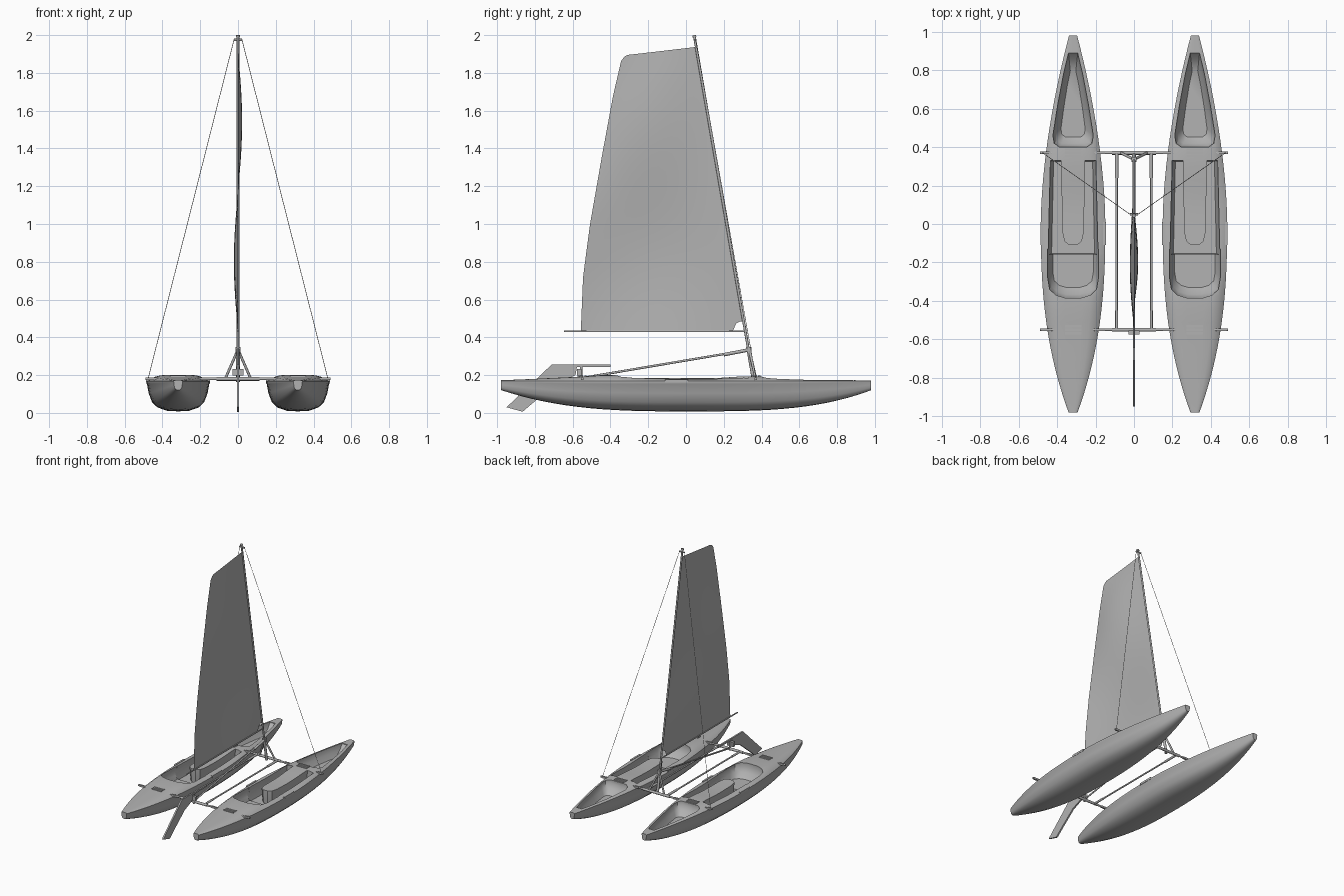
import bpy, bmesh, math
from mathutils import Vector

cube = bpy.data.objects.get("Cube")
if cube:
    bpy.data.objects.remove(cube, do_unlink=True)

grey = bpy.data.materials.new("mid grey")
grey.use_nodes = True
tone = (0.45, 0.45, 0.45, 1)
grey.diffuse_color = tone
grey.node_tree.nodes["Principled BSDF"].inputs["Base Color"].default_value = tone


def finish(name, bm, smooth=True):
    bmesh.ops.recalc_face_normals(bm, faces=bm.faces)
    mesh = bpy.data.meshes.new(name)
    bm.to_mesh(mesh)
    bm.free()
    mesh.materials.append(grey)
    ob = bpy.data.objects.new(name, mesh)
    bpy.context.collection.objects.link(ob)
    if smooth:
        shade(ob)
    return ob


def shade(ob):
    bpy.ops.object.select_all(action='DESELECT')
    ob.select_set(True)
    bpy.context.view_layer.objects.active = ob
    bpy.ops.object.shade_smooth_by_angle(angle=math.radians(35))


def loft(name, rings, smooth=True):
    """Skin closed rings and cap both ends."""
    bm = bmesh.new()
    loops = [[bm.verts.new(p) for p in ring] for ring in rings]
    n = len(loops[0])
    for a, b in zip(loops, loops[1:]):
        for i in range(n):
            j = (i + 1) % n
            bm.faces.new((a[i], a[j], b[j], b[i]))
    bm.faces.new(loops[0])
    bm.faces.new(loops[-1])
    return finish(name, bm, smooth)


def tube(name, a, b, r, sides=12):
    a, b = Vector(a), Vector(b)
    turn = (b - a).to_track_quat('Z', 'Y')
    circle = [turn @ Vector((r * math.cos(t), r * math.sin(t), 0))
              for t in (math.tau * k / sides for k in range(sides))]
    return loft(name, [[a + c for c in circle], [b + c for c in circle]])


def box(name, centre, size):
    x, y, z = (s / 2 for s in size)
    c = Vector(centre)
    return loft(name, [[c + Vector(p) for p in
                ((-x, -y, h), (x, -y, h), (x, y, h), (-x, y, h))] for h in (-z, z)], False)


def interp(table, t):
    for (a, va), (b, vb) in zip(table, table[1:]):
        if t <= b:
            f = max(0, (t - a) / (b - a))
            return va + (vb - va) * f
    return table[-1][1]


# Hull shape along its length
CROWN = [(-1, .004), (-.85, .01), (-.55, .024), (-.4, .036), (-.2, .02),
         (.1, .012), (.35, .029), (.6, .01), (1, .003)]
LOWER = [(0, 0), (.35, .02), (.65, .13), (.82, .3), (.93, .6), (.98, .9), (1, .93), (1, 1)]
UPPER = [(.94, .25), (.8, .7), (.6, .95), (.3, 1)]
SHEER = .168


def half_width(y):
    return .016 + .152 * (1 - abs(y) ** (1.75 if y > 0 else 2.5))


def crown(y):
    return sum(interp(CROWN, y + d) for d in (-.05, 0, .05)) / 3


def section(y):
    w = half_width(y)
    keel = .008 + .12 * abs(y) ** (3.3 if y > 0 else 2.9)
    side = [(w * f, keel + (SHEER - keel) * h) for f, h in LOWER]
    side += [(w * f, SHEER + crown(y) * h) for f, h in UPPER]
    other = [(-x, z) for x, z in reversed(side[1:])]
    return [(x, y, z) for x, z in side + [(0, SHEER + crown(y))] + other]


def mirrored(half):
    return half + [(-x, y) for x, y in reversed(half)]


def well(outline, floor, sx, sy, mid):
    """Tapered cutter dropping from above the deck to the floor."""
    rings = []
    for z, f in ((.3, 0), (SHEER, 0), ((SHEER + floor) / 2, .35), (floor, 1)):
        rings.append([(x * (1 - f * sx), mid + (y - mid) * (1 - f * sy), z) for x, y in outline])
    cutter = loft("well_cutter", rings, False)
    cutter.hide_render = True
    return cutter


def make_hull(name):
    stations = [.98 * math.sin(math.pi / 2 * k / 20) for k in range(-20, 21)]
    hull = loft(name, [section(y) for y in stations], False)
    bow = mirrored([(.024, .89), (.05, .78), (.08, .62), (.105, .46), (.098, .42), (.07, .4)])
    legs = mirrored([(.118, .33), (.062, .33), (.056, -.04), (.045, -.09), (.02, -.11)])
    legs = legs + [(-.13, -.16), (.13, -.16)]
    seat = mirrored([(.132, -.13), (.132, -.28), (.122, -.34), (.09, -.37), (.04, -.385)])
    cutters = [well(bow, .095, .4, .3, .58), well(legs, .08, .14, .02, .1),
               well(seat, .095, .2, .22, -.14)]
    for c in cutters:
        mod = hull.modifiers.new("well", 'BOOLEAN')
        mod.operation, mod.solver, mod.object = 'DIFFERENCE', 'EXACT', c
    bpy.context.view_layer.update()
    hull.data = bpy.data.meshes.new_from_object(
        hull.evaluated_get(bpy.context.evaluated_depsgraph_get()))
    hull.modifiers.clear()
    for c in cutters:
        bpy.data.objects.remove(c, do_unlink=True)
    shade(hull)
    return hull


FRONT, REAR, BEAM = .37, -.55, .18
hull = make_hull("left_hull")
hull.location.x = .317
twin = hull.copy()
twin.name = "right_hull"
twin.location.x = -.317
bpy.context.collection.objects.link(twin)

# Fittings repeated on each side
for s, label in ((1, "left"), (-1, "right")):
    cx = s * .317
    for y, place in ((FRONT, "front"), (REAR, "rear")):
        top = SHEER + crown(y)
        for k in (-1, 0, 1):
            box(f"{label}_{place}_clamp", (cx, y + k * .018, top + .001), (.085, .012, .008))
        for e in (-1, 1):
            box(f"{label}_{place}_bar_pad", (cx + e * .14, y, BEAM), (.05, .014, .014))
    for e in (-1, 1):
        box(f"{label}_carry_handle", (cx + e * .163, -.05, SHEER), (.014, .12, .016))
    tube(f"{label}_side_rail", (s * .09, REAR, BEAM), (s * .09, FRONT, BEAM), .006)
    tube(f"{label}_front_sleeve", (s * .09, .24, BEAM), (s * .09, FRONT, BEAM), .009)
    tube(f"{label}_rear_sleeve", (s * .09, REAR, BEAM), (s * .09, REAR + .1, BEAM), .008)
    tube(f"{label}_mast_leg", (0, .335, .335), (s * .068, FRONT, BEAM), .007)
    tube(f"{label}_shroud", (s * .02, .05, 1.98), (s * .475, FRONT, .185), .0016, 6)

# Cross beams
for y, place in ((FRONT, "front"), (REAR, "rear")):
    tube(f"{place}_beam", (-.49, y, BEAM), (.49, y, BEAM), .007)
    tube(f"{place}_beam_sleeve", (-.115, y, BEAM), (.115, y, BEAM), .01)

# Mast, boom and strut
FOOT, HEAD = Vector((0, .36, .165)), Vector((0, .045, 1.99))
tube("mast", FOOT, HEAD, .007)
tube("mast_base", FOOT, FOOT.lerp(HEAD, .1), .01)
tube("mast_cap", HEAD, HEAD + Vector((0, -.002, .01)), .01)
tube("masthead_spreader", (-.022, .05, 1.975), (.022, .05, 1.975), .006)
tube("boom", (0, .315, .432), (0, -.645, .432), .005)
tube("mast_strut", (0, .34, .335), (0, REAR, .185), .006)
tube("strut_sleeve", (0, .34, .335), (0, .2, .308), .009)
box("strut_collar", (0, .335, .335), (.026, .026, .026))

# Sail with a gently twisted camber
LEECH = [(.43, -.557), (.72, -.545), (1, -.508), (1.36, -.445), (1.68, -.386), (1.9, -.335)]


def sail_point(s, v):
    u = s * s * (3 - 2 * s)
    low = .43 + .055 * math.sqrt(max(0, 1 - (u / .07) ** 2))
    high = 1.937 - .045 * u - .03 * max(0, (u - .93) / .07) ** 2
    z = low + (high - low) * v
    luff = FOOT.y + (HEAD.y - FOOT.y) * (z - FOOT.z) / (HEAD.z - FOOT.z) - .004
    y = luff + (interp(LEECH, z) - luff) * u
    x = -.022 * math.sin(math.tau * v) * math.sin(math.pi * u ** 1.3)
    return x, y, z


bm = bmesh.new()
grid = [[bm.verts.new(sail_point(i / 24, j / 30)) for i in range(25)] for j in range(31)]
for a, b in zip(grid, grid[1:]):
    for i in range(24):
        bm.faces.new((a[i], a[i + 1], b[i + 1], b[i]))
finish("sail", bm)

# Rudder blade, tiller and bracket
blade = [(-.71, .257), (-.575, .257), (-.585, .2), (-.68, .16), (-.79, .07),
         (-.865, .006), (-.95, .03), (-.775, .195)]
loft("rudder_blade", [[(x, y, z) for y, z in blade] for x in (-.006, .006)], False)
box("tiller", (0, -.5, .25), (.012, .2, .014))
box("rudder_bracket", (0, -.565, .215), (.056, .022, .035))
tube("rudder_pin", (0, -.555, .165), (0, -.555, .245), .007)
